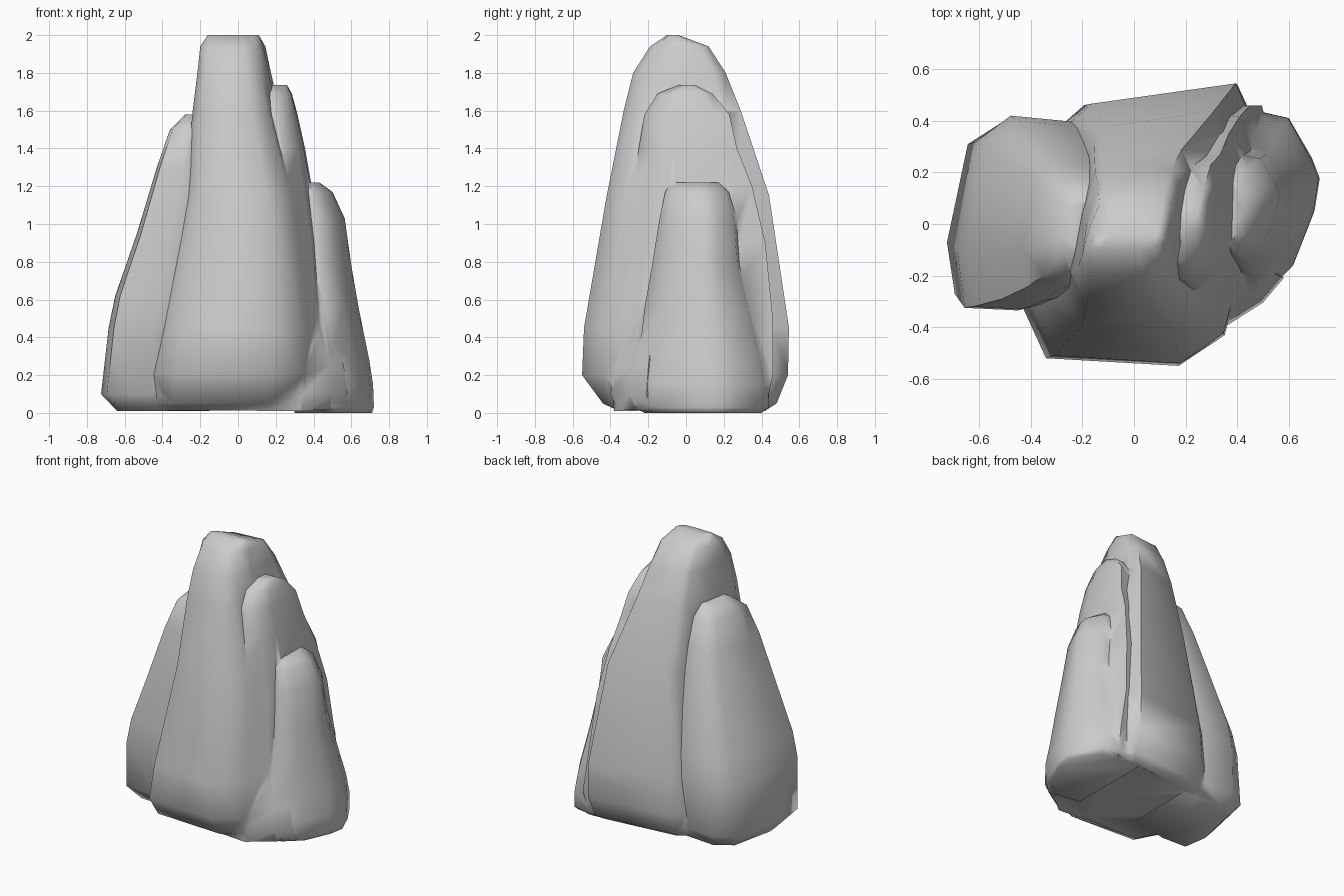
import bpy, bmesh


def rock(name, footprint, levels):
    """Loft a footprint, stretched to (z, x0, x1, y0, y1) boxes, into a stone."""
    xs, ys = [p[0] for p in footprint], [p[1] for p in footprint]
    ax, ay = min(xs), min(ys)
    w, d = max(xs) - ax, max(ys) - ay
    bm = bmesh.new()
    rings = []
    for z, x0, x1, y0, y1 in levels:
        rings.append([bm.verts.new((x0 + (x - ax) / w * (x1 - x0),
                                    y0 + (y - ay) / d * (y1 - y0), z))
                      for x, y in footprint])
    n = len(footprint)
    for a, b in zip(rings, rings[1:]):
        for i in range(n):
            j = (i + 1) % n
            bm.faces.new((a[i], a[j], b[j], b[i]))
    bm.faces.new(rings[0][::-1])
    bm.faces.new(rings[-1])
    bmesh.ops.triangulate(bm, faces=bm.faces[:])
    bmesh.ops.recalc_face_normals(bm, faces=bm.faces[:])
    me = bpy.data.meshes.new(name)
    bm.to_mesh(me)
    bm.free()
    ob = bpy.data.objects.new(name, me)
    bpy.context.collection.objects.link(ob)
    return ob


# Tall central spire
spire = rock("rock_spire",
    [(-.46, -.28), (-.35, -.52), (.17, -.55), (.35, -.43), (.44, -.1),
     (.47, .4), (.40, .55), (-.2, .47), (-.28, .4), (-.38, .1)],
    [(.012, -.40, .42, -.36, .42), (.05, -.45, .45, -.44, .48),
     (.2, -.45, .47, -.55, .54), (.45, -.41, .46, -.54, .545),
     (1.15, -.28, .36, -.42, .44), (1.6, -.24, .22, -.33, .29),
     (1.8, -.215, .175, -.28, .21), (1.94, -.2, .145, -.19, .12),
     (2.0, -.16, .11, -.1, -.04)])

# Leaning slab on the left
left = rock("left_slab",
    [(-.72, -.1), (-.69, -.32), (-.47, -.33), (-.15, -.25),
     (-.15, .38), (-.28, .4), (-.5, .42), (-.64, .32)],
    [(.01, -.64, -.15, -.22, .34), (.1, -.725, -.15, -.28, .4),
     (.45, -.685, -.15, -.335, .42), (.62, -.65, -.15, -.33, .4),
     (.95, -.535, -.12, -.3, .33), (1.3, -.43, -.1, -.25, .24),
     (1.5, -.36, -.1, -.2, .17), (1.58, -.28, -.1, -.11, .09)])

# Middle step on the right, flush with the spire at the back
middle = rock("middle_step",
    [(.1, -.38), (.30, -.40), (.42, -.28), (.47, -.1), (.48, .3), (.45, .45), (.1, .4)],
    [(.011, .1, .52, -.38, .42), (.2, .1, .53, -.4, .46),
     (.5, .1, .48, -.38, .46), (.9, .1, .44, -.32, .42),
     (1.2, .1, .39, -.28, .35), (1.4, .1, .355, -.25, .27),
     (1.58, .1, .315, -.22, .23), (1.69, .1, .285, -.15, .14),
     (1.735, .1, .26, -.04, .05)])

# Low step on the far right
low = rock("low_step",
    [(.3, -.25), (.5, -.28), (.62, -.16), (.7, .05), (.72, .18),
     (.69, .26), (.6, .42), (.47, .45), (.3, .44)],
    [(0, .3, .71, -.22, .4), (.03, .3, .72, -.27, .44),
     (.15, .3, .715, -.28, .44), (.28, .3, .695, -.25, .42),
     (.55, .3, .64, -.22, .35), (.78, .3, .6, -.18, .29),
     (1.03, .3, .565, -.14, .27),
     (1.17, .3, .5, -.11, .23), (1.22, .3, .43, -.08, .18)])

# Rubble filling the front right foot
chip = rock("front_chip",
    [(.2, -.4), (.35, -.42), (.5, -.32), (.58, -.22), (.4, 0), (.2, 0)],
    [(.014, .2, .55, -.36, 0), (.1, .2, .58, -.4, 0),
     (.25, .2, .56, -.38, 0), (.45, .2, .5, -.33, 0), (.9, .2, .4, -.27, 0)])

# Fuse everything into one stone
bpy.context.view_layer.objects.active = spire
for part in (left, middle, low, chip):
    m = spire.modifiers.new("fuse", 'BOOLEAN')
    m.operation, m.solver, m.object = 'UNION', 'EXACT', part
    bpy.ops.object.modifier_apply(modifier=m.name)
    bpy.data.objects.remove(part)

spire.select_set(True)
bpy.ops.object.shade_smooth_by_angle(angle=1.2)
